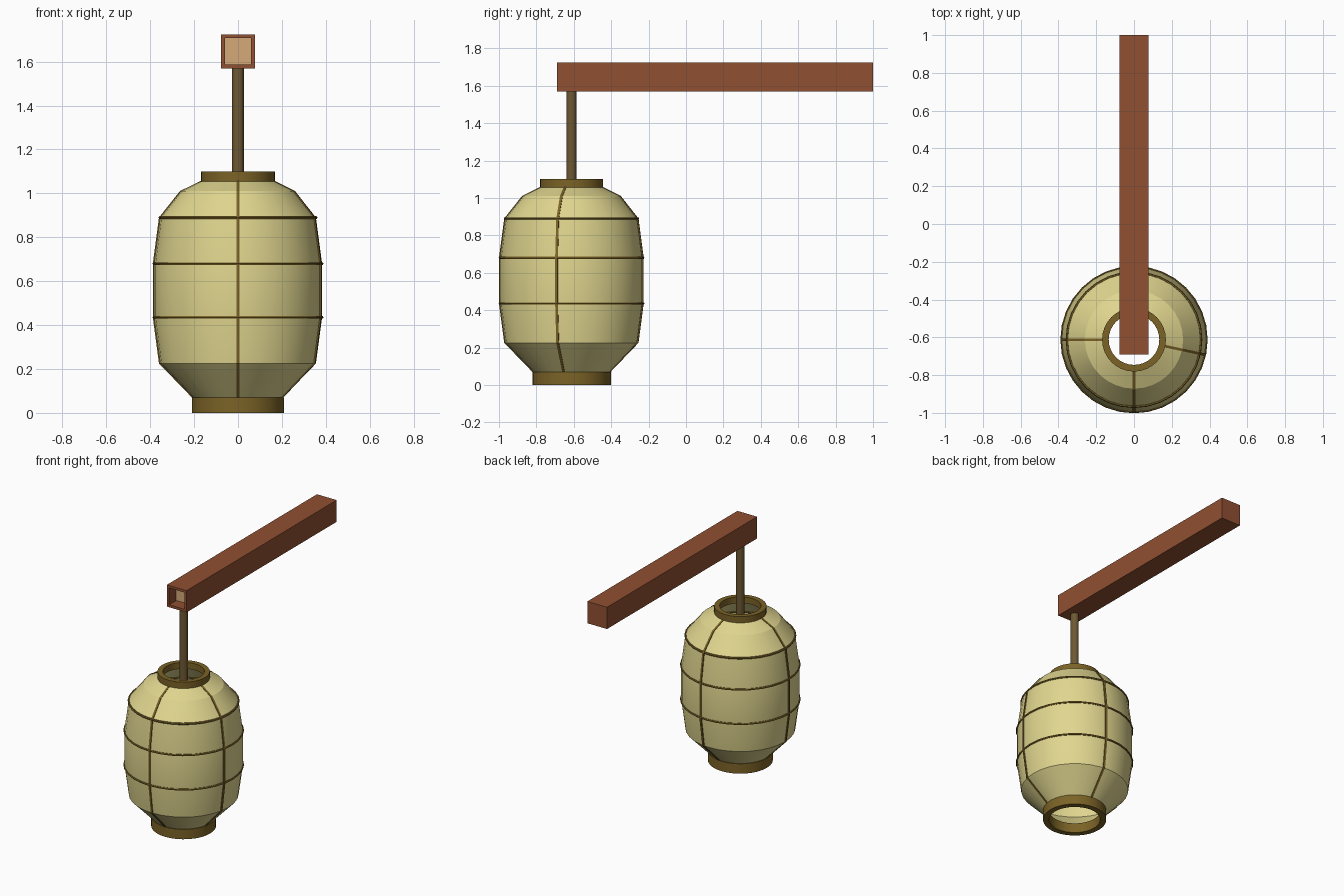
import bpy, bmesh, math
from mathutils import Vector

if "Cube" in bpy.data.objects:
    bpy.data.objects.remove(bpy.data.objects["Cube"])

CX, CY = 0.0, -0.612   # lantern axis
SIDES = 32


def material(name, rgb):
    m = bpy.data.materials.new(name)
    m.diffuse_color = (*rgb, 1)
    m.use_nodes = True
    m.node_tree.nodes["Principled BSDF"].inputs["Base Color"].default_value = m.diffuse_color
    return m


PAPER = material("paper", (0.75, 0.67, 0.275))
FRAME = material("frame", (0.2, 0.125, 0.02))
ROD = material("rod_wood", (0.155, 0.1, 0.033))
WOOD = material("beam_wood", (0.28, 0.08, 0.032))
END = material("end_grain", (0.67, 0.40, 0.19))


def finish(bm, name, mats, smooth=True):
    bmesh.ops.recalc_face_normals(bm, faces=bm.faces[:])
    me = bpy.data.meshes.new(name)
    bm.to_mesh(me)
    bm.free()
    ob = bpy.data.objects.new(name, me)
    bpy.context.collection.objects.link(ob)
    for m in mats:
        me.materials.append(m)
    if smooth:
        bpy.ops.object.select_all(action='DESELECT')
        ob.select_set(True)
        bpy.context.view_layer.objects.active = ob
        bpy.ops.object.shade_smooth_by_angle(angle=math.radians(20))
    return ob


def lathe(name, profile, mat, closed=False):
    """Revolve (radius, z) points about the lantern axis."""
    bm = bmesh.new()
    rings = [[bm.verts.new((CX + r * math.cos(2 * math.pi * i / SIDES),
                            CY + r * math.sin(2 * math.pi * i / SIDES), z))
              for i in range(SIDES)] for r, z in profile]
    pairs = list(zip(rings, rings[1:]))
    if closed:
        pairs.append((rings[-1], rings[0]))
    for a, b in pairs:
        for i in range(SIDES):
            j = (i + 1) % SIDES
            bm.faces.new((a[i], a[j], b[j], b[i]))
    return finish(bm, name, [mat])


def collar(name, r_in, r_out, z0, z1):
    return lathe(name, [(r_in, z0), (r_out, z0), (r_out, z1), (r_in, z1)], FRAME, True)


# Paper shade, open at both ends
shade = [(0.19, 0.055), (0.205, 0.07), (0.355, 0.225), (0.383, 0.435),
         (0.383, 0.68), (0.355, 0.89), (0.26, 1.01), (0.165, 1.057)]
body = lathe("lantern_shade", shade, PAPER)
# outward normals for the open shell
me = body.data
p = me.polygons[SIDES * 3]
if p.normal.dot(p.center - Vector((CX, CY, p.center.z))) < 0:
    me.flip_normals()

# Top and bottom collars
collar("bottom_collar", 0.17, 0.21, 0.0, 0.07)
collar("top_collar", 0.134, 0.169, 1.055, 1.10)

# Horizontal hoops
for k, (r, z) in enumerate([(0.383, 0.435), (0.383, 0.68), (0.355, 0.89)]):
    t = 0.007
    lathe(f"hoop_{k + 1}", [(r + t * math.cos(a * math.pi / 3), z + t * math.sin(a * math.pi / 3))
                            for a in range(6)], FRAME, True)

# Vertical ribs following the shade profile
for k, deg in enumerate((-12, 83, 180, 270)):
    a = math.radians(deg)
    d, side = Vector((math.cos(a), math.sin(a), 0)), Vector((-math.sin(a), math.cos(a), 0))
    bm = bmesh.new()
    rows = []
    for r, z in shade[1:]:
        c = Vector((CX, CY, z)) + d * r
        rows.append([bm.verts.new(c + side * s * 0.007 + d * o * 0.005)
                     for s, o in ((-1, -1), (1, -1), (1, 1), (-1, 1))])
    for u, v in zip(rows, rows[1:]):
        for i in range(4):
            bm.faces.new((u[i], u[(i + 1) % 4], v[(i + 1) % 4], v[i]))
    bm.faces.new(rows[0])
    bm.faces.new(rows[-1])
    finish(bm, f"rib_{k + 1}", [FRAME], False)

# Hanging rod
bm = bmesh.new()
bmesh.ops.create_cone(bm, cap_ends=True, segments=16, radius1=0.027, radius2=0.027, depth=0.63)
bmesh.ops.translate(bm, verts=bm.verts, vec=(CX, CY, 1.26))
finish(bm, "hanging_rod", [ROD])

# Beam with a recessed pale front end
bm = bmesh.new()
bmesh.ops.create_cube(bm, size=1)
for v in bm.verts:
    v.co = Vector((v.co.x * 0.155, 0.155 + v.co.y * 1.69, 1.647 + v.co.z * 0.155))
bm.normal_update()
front = min(bm.faces, key=lambda f: f.calc_center_median().y)
bmesh.ops.inset_individual(bm, faces=[front], thickness=0.025)
ext = bmesh.ops.extrude_discrete_faces(bm, faces=[front])["faces"][0]
bmesh.ops.translate(bm, verts=ext.verts[:], vec=(0, 0.08, 0))
ext.material_index = 1
finish(bm, "support_beam", [WOOD, END], False)
